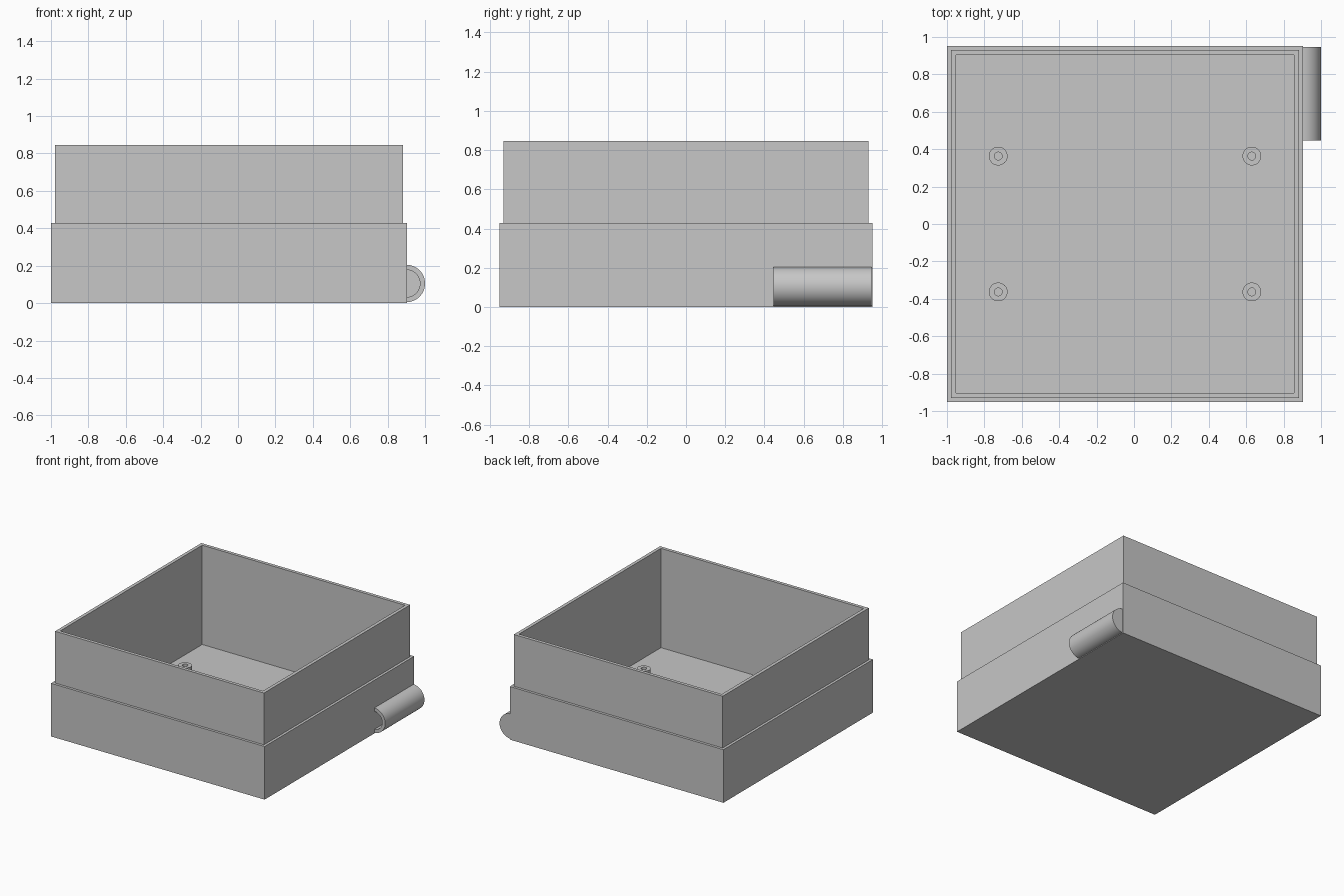
import bpy, bmesh, math
from mathutils import Matrix, Vector

cube = bpy.data.objects.get("Cube")
if cube:
    bpy.data.objects.remove(cube, do_unlink=True)

grey = bpy.data.materials.new("plain_grey")
grey.use_nodes = True
grey.diffuse_color = (0.57, 0.57, 0.57, 1)
grey.node_tree.nodes["Principled BSDF"].inputs["Base Color"].default_value = (0.57, 0.57, 0.57, 1)


def turned(name, profile, steps, place, start=0.0, sweep=math.tau, smooth=True):
    """Sweep a (radius, height) profile about z, then move it into place."""
    bm = bmesh.new()
    pts = [bm.verts.new((r, 0, h)) for r, h in profile]
    edges = [bm.edges.new(pair) for pair in zip(pts, pts[1:])]
    bmesh.ops.rotate(bm, verts=pts, cent=(0, 0, 0), matrix=Matrix.Rotation(start, 3, 'Z'))
    bmesh.ops.spin(bm, geom=pts + edges, cent=(0, 0, 0), axis=(0, 0, 1),
                   angle=sweep, steps=steps, use_duplicate=False)
    bmesh.ops.remove_doubles(bm, verts=bm.verts[:], dist=1e-4)
    bmesh.ops.recalc_face_normals(bm, faces=bm.faces[:])
    bm.transform(place)
    mesh = bpy.data.meshes.new(name)
    bm.to_mesh(mesh)
    bm.free()
    mesh.materials.append(grey)
    obj = bpy.data.objects.new(name, mesh)
    bpy.context.collection.objects.link(obj)
    if smooth:
        bpy.ops.object.select_all(action='DESELECT')
        obj.select_set(True)
        bpy.context.view_layer.objects.active = obj
        bpy.ops.object.shade_smooth_by_angle(angle=math.radians(30))
    return obj


MID_X = -0.048
FLOOR = 0.045

# Open square box with a stepped outside: half widths and heights
walls = [(0, 0), (0.952, 0), (0.952, 0.428), (0.931, 0.428), (0.931, 0.845),
         (0.904, 0.845), (0.904, FLOOR), (0, FLOOR)]
turned("stepped_box", [(w * math.sqrt(2), h) for w, h in walls], 4,
       Matrix.Translation((MID_X, 0, 0)), start=math.pi / 4, smooth=False)

# Four hollow mounting posts on the floor
for side, sx in (("left", 1), ("right", -1)):
    for end, sy in (("front", -1), ("back", 1)):
        turned(f"mounting_post_{end}_{side}",
               [(0.05, 0), (0.05, 0.1), (0.021, 0.1), (0.021, 0)], 32,
               Matrix.Translation((MID_X + sx * 0.678, sy * 0.363, FLOOR)))

# Half-round sleeve on the left wall, open at the front and closed at the back
turned("side_sleeve", [(0.073, 0.485), (0.073, 0), (0.1, 0), (0.1, 0.5), (0, 0.5),
                       (0, 0.485), (0.073, 0.485)], 32,
       Matrix.Translation((0.9, 0.446, 0.105)) @ Matrix.Rotation(-math.pi / 2, 4, 'X'),
       start=-math.pi / 2, sweep=math.pi)
